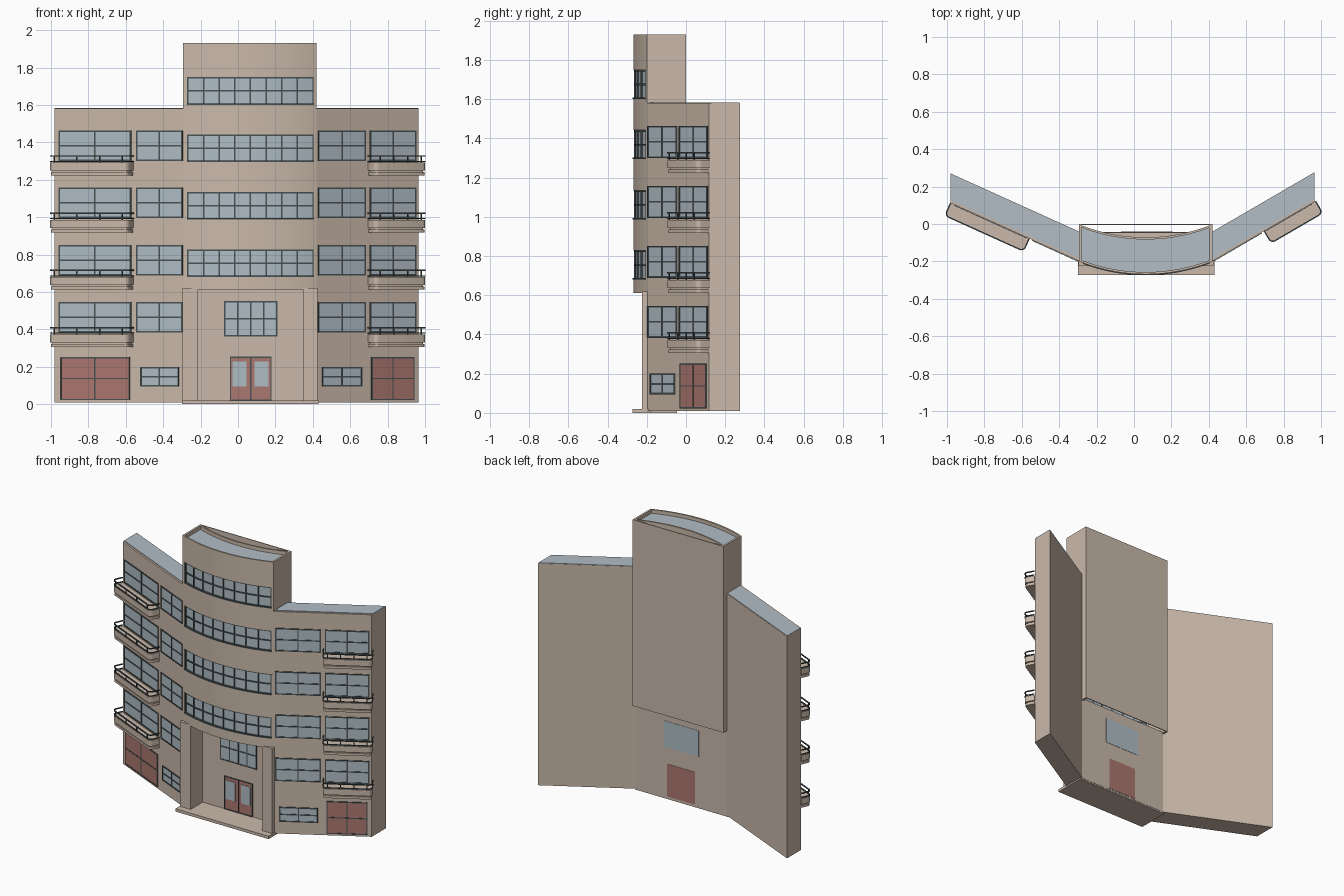
import bpy, bmesh, math
from mathutils import Matrix, Vector

cube = bpy.data.objects.get("Cube")
if cube:
    bpy.data.objects.remove(cube, do_unlink=True)


def material(name, rgb):
    m = bpy.data.materials.new(name)
    m.use_nodes = True
    m.diffuse_color = (*rgb, 1)
    m.node_tree.nodes["Principled BSDF"].inputs["Base Color"].default_value = (*rgb, 1)
    return m


WALL = material("beige_render", (0.59, 0.485, 0.4))
GLASS = material("blue_grey_glass", (0.43, 0.51, 0.56))
ROOF = material("grey_roof", (0.44, 0.51, 0.56))
RED = material("dull_red_door", (0.41, 0.185, 0.16))
DARK = material("dark_metal", (0.065, 0.083, 0.085))


class Part:
    """Collects prisms and boxes into one named object."""

    def __init__(self, name, mat, matrix=Matrix()):
        self.name, self.mat, self.matrix = name, mat, matrix
        self.bm = bmesh.new()

    def prism(self, outline, z0, z1):
        verts = [self.bm.verts.new(self.matrix @ Vector((x, y, z0))) for x, y in outline]
        face = self.bm.faces.new(verts)
        new = bmesh.ops.extrude_face_region(self.bm, geom=[face])["geom"]
        top = [g for g in new if isinstance(g, bmesh.types.BMVert)]
        bmesh.ops.translate(self.bm, verts=top, vec=(0, 0, z1 - z0))

    def box(self, x0, x1, y0, y1, z0, z1):
        self.prism([(x0, y0), (x1, y0), (x1, y1), (x0, y1)], z0, z1)

    def finish(self, smooth=False):
        bmesh.ops.recalc_face_normals(self.bm, faces=self.bm.faces)
        mesh = bpy.data.meshes.new(self.name)
        self.bm.to_mesh(mesh)
        self.bm.free()
        mesh.materials.append(self.mat)
        ob = bpy.data.objects.new(self.name, mesh)
        bpy.context.collection.objects.link(ob)
        if smooth:
            bpy.ops.object.select_all(action="DESELECT")
            ob.select_set(True)
            bpy.context.view_layer.objects.active = ob
            bpy.ops.object.shade_smooth_by_angle(angle=math.radians(30))


def bars(part, x0, x1, z0, z1, cols, rows=2, out=0.005, w=0.008):
    """Outer frame plus glazing bars, standing proud of the wall at y = 0."""
    for i in range(cols + 1):
        x = x0 + (x1 - x0 - w) * i / cols
        part.box(x, x + w, -out, 0.002, z0, z1)
    for j in range(rows + 1):
        z = z0 + (z1 - z0 - w) * j / rows
        part.box(x0, x1, -out, 0.002, z, z + w)


# Bowed front of the tower
LEFT, RIGHT, FRONT, SAG = -0.294, 0.419, -0.2, 0.069
MID, HALF = (LEFT + RIGHT) / 2, (RIGHT - LEFT) / 2
RADIUS = (HALF ** 2 + SAG ** 2) / (2 * SAG)


def bow(x):
    return FRONT - SAG + RADIUS - math.sqrt(RADIUS ** 2 - (x - MID) ** 2)


def band(x0, x1, near, far, n=20):
    xs = [x0 + (x1 - x0) * i / n for i in range(n + 1)]
    return [(x, bow(x) + near) for x in xs] + [(x, bow(x) + far) for x in reversed(xs)]


TOP, BASE = 1.93, 0.612
wall = Part("tower_front", WALL)
glass = Part("tower_glass", GLASS)
frame = Part("tower_window_frames", DARK)
z = BASE
wx0, wx1, w = -0.272, 0.405, 0.008
for floor in range(4):
    z0 = 0.68 + 0.307 * floor
    z1 = z0 + 0.148
    wall.prism(band(LEFT, RIGHT, 0, 0.02), z, z0)
    wall.prism(band(LEFT, wx0, 0, 0.02, 1), z0, z1)
    wall.prism(band(wx1, RIGHT, 0, 0.02, 1), z0, z1)
    glass.prism(band(wx0, wx1, 0.01, 0.016), z0, z1)
    for zz, near in ((z0, -0.005), ((z0 + z1 - w) / 2, 0.004), (z1 - w, 0.004)):
        frame.prism(band(wx0, wx1, near, 0.018), zz, zz + w)
    for i in range(9):
        x = wx0 + (wx1 - wx0 - w) * i / 8
        frame.prism(band(x, x + w, 0.004, 0.018, 1), z0, z1)
    z = z1
wall.prism(band(LEFT, RIGHT, 0, 0.012), z, TOP)
wall.finish(True)
glass.finish(True)
frame.finish()

shell = Part("tower_sides_and_back", WALL)
shell.box(LEFT, LEFT + 0.014, FRONT, 0, BASE, TOP)
shell.box(RIGHT - 0.014, RIGHT, FRONT, 0, BASE, TOP)
shell.box(LEFT, RIGHT, -0.006, 0, BASE, TOP)
shell.finish()
rear = Part("rear_parapet", WALL)
rear.prism(band(LEFT, RIGHT, 0.186, 0.198), TOP - 0.06, TOP)
rear.finish(True)
roof = Part("tower_roof", ROOF)
roof.prism(band(LEFT + 0.01, RIGHT - 0.01, 0.01, 0.19), TOP - 0.04, TOP - 0.025)
roof.finish()
soffit = Part("tower_soffit", WALL)
xs = [LEFT + (RIGHT - LEFT) * i / 20 for i in range(21)]
soffit.prism([(x, bow(x) + 0.002) for x in xs] + [(RIGHT, -0.045), (LEFT, -0.045)], BASE, BASE + 0.015)
soffit.finish()

# Entrance porch
porch = Part("entrance_porch", WALL)
porch.box(LEFT, RIGHT, -0.09, -0.043, 0.01, BASE + 0.005)
porch.box(-0.297, -0.213, -0.225, -0.05, 0.01, 0.62)
porch.box(0.347, 0.424, -0.225, -0.05, 0.01, 0.62)
porch.finish()
step = Part("entrance_step", WALL)
step.box(-0.3, 0.43, -0.272, -0.045, 0, 0.02)
step.finish()

entry = Matrix.Translation((0.003, -0.09, 0))
part = Part("entrance_window_glass", GLASS, entry)
part.box(-0.073, 0.203, -0.002, 0.049, 0.365, 0.55)
part.finish()
part = Part("entrance_doors", RED, entry)
part.box(-0.045, 0.175, -0.003, 0.049, 0.02, 0.25)
part.finish()
part = Part("entrance_door_panes", GLASS, entry)
for x in (-0.032, 0.086):
    part.box(x, x + 0.074, -0.006, 0, 0.095, 0.228)
part.finish()
part = Part("entrance_frames", DARK, entry)
bars(part, -0.077, 0.207, 0.362, 0.552, 4, w=0.007)
bars(part, -0.047, 0.177, 0.02, 0.254, 2, 1, w=0.006)
part.finish()


def rounded(t0, t1, depth, r, inset=0):
    """Balcony edge, from the wall around both corners and back."""
    t0, t1, depth, r = t0 + inset, t1 - inset, depth - inset, r - inset
    pts = [(t0, 0.0)]
    for cx, start in ((t0 + r, math.pi), (t1 - r, 1.5 * math.pi)):
        for k in range(6):
            a = start + k * math.pi / 10
            pts.append((cx + r * math.cos(a), r - depth + r * math.sin(a)))
    return pts + [(t1, 0.0)]


def wing(side, a, b, windows, door, small, balcony):
    a, b = Vector(a), Vector(b)
    d = (b - a).normalized()
    to_t = lambda x: (x - a.x) / d.x
    m = Matrix.Translation((a.x, a.y, 0)) @ Matrix.Rotation(math.atan2(d.y, d.x), 4, "Z")

    # Slanted block with a roof sheet set back from the front edge
    body = Part(side + "_wing", WALL)
    plan = lambda near, far: [(a.x, a.y + near), (b.x, b.y + near), (b.x, b.y + far), (a.x, a.y + far)]
    body.prism(plan(0, 0.158), 0.01, 1.58)
    body.finish()
    sheet = Part(side + "_wing_roof", ROOF)
    sheet.prism(plan(0.014, 0.156), 1.575, 1.584)
    sheet.finish()

    panes = Part(side + "_wing_glass", GLASS, m)
    frames = Part(side + "_wing_frames", DARK, m)
    slabs = Part(side + "_balconies", WALL, m)
    rails = Part(side + "_balcony_rails", DARK, m)

    def window(x0, x1, z0, z1):
        t0, t1 = to_t(x0), to_t(x1)
        panes.box(t0, t1, -0.002, 0.002, z0, z1)
        bars(frames, t0, t1, z0, z1, 2)

    window(*small, 0.095, 0.2)
    t0, t1 = balcony
    for floor in range(4):
        z0 = 0.383 + 0.306 * floor
        for x0, x1 in windows:
            window(x0, x1, z0, z0 + 0.163)
        # Two-tier slab with a shadow groove
        slabs.prism(rounded(t0, t1, 0.075, 0.025), z0 - 0.052, z0 - 0.01)
        slabs.prism(rounded(t0, t1, 0.075, 0.025, 0.012), z0 - 0.062, z0 - 0.05)
        slabs.prism(rounded(t0, t1, 0.075, 0.025, 0.004), z0 - 0.077, z0 - 0.06)
        # Handrail, lower rail and posts
        ring = rounded(t0 - 0.002, t1 + 0.002, 0.077, 0.027)
        ring += rounded(t0 - 0.002, t1 + 0.002, 0.077, 0.027, 0.007)[::-1]
        rails.prism(ring, z0 + 0.023, z0 + 0.03)
        rails.prism(ring, z0 - 0.006, z0)
        for k in range(4):
            t = t0 + 0.03 + (t1 - t0 - 0.066) * k / 3
            rails.box(t, t + 0.006, -0.076, -0.07, z0 - 0.012, z0 + 0.025)

    # Garage door
    leaf = Part(side + "_garage_door", RED, m)
    t0, t1 = to_t(door[0]), to_t(door[1])
    leaf.box(t0, t1, -0.003, 0.002, 0.025, 0.25)
    leaf.finish()
    bars(frames, t0, t1, 0.022, 0.252, 2, w=0.007)
    panes.finish()
    frames.finish()
    slabs.finish(True)
    rails.finish()


wing("right", (-0.98, 0.112), (-0.29, -0.2),
     [(-0.957, -0.57), (-0.543, -0.295)], (-0.95, -0.578), (-0.523, -0.315), (-0.002, 0.462))
wing("left", (0.417, -0.2), (0.964, 0.118),
     [(0.427, 0.682), (0.704, 0.952)], (0.712, 0.942), (0.449, 0.664), (0.322, 0.642))
